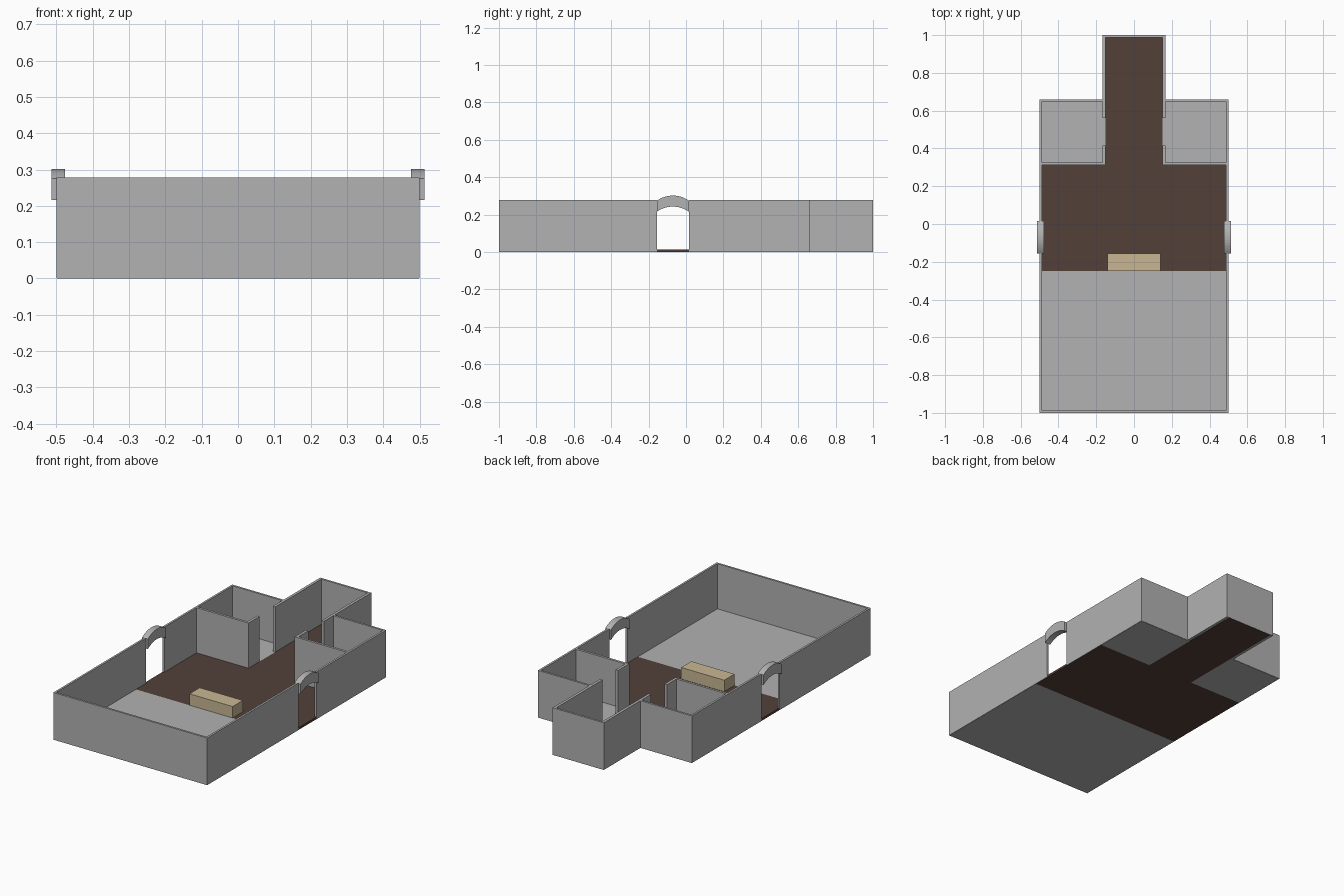
import bpy, bmesh, math
from mathutils import Vector

cube = bpy.data.objects.get("Cube")
if cube:
    bpy.data.objects.remove(cube, do_unlink=True)


def material(name, r, g, b):
    m = bpy.data.materials.new(name)
    m.use_nodes = True
    m.diffuse_color = (r, g, b, 1)
    m.node_tree.nodes["Principled BSDF"].inputs["Base Color"].default_value = (r, g, b, 1)
    return m


STONE = material("grey stone", 0.445, 0.445, 0.445)
BROWN = material("dark brown floor", 0.084, 0.051, 0.04)
WOOD = material("pale wood", 0.58, 0.47, 0.29)


def prism(name, points, push, mat):
    """Extrude a flat outline along a vector into a solid."""
    bm = bmesh.new()
    face = bm.faces.new([bm.verts.new(p) for p in points])
    new = bmesh.ops.extrude_face_region(bm, geom=[face])["geom"]
    bmesh.ops.translate(bm, vec=Vector(push),
                        verts=[v for v in new if isinstance(v, bmesh.types.BMVert)])
    bmesh.ops.recalc_face_normals(bm, faces=bm.faces)
    mesh = bpy.data.meshes.new(name)
    bm.to_mesh(mesh)
    bm.free()
    mesh.materials.append(mat)
    ob = bpy.data.objects.new(name, mesh)
    bpy.context.collection.objects.link(ob)
    return ob


def box(name, x0, x1, y0, y1, z0, z1, mat):
    return prism(name, [(x0, y0, z0), (x1, y0, z0), (x1, y1, z0), (x0, y1, z0)],
                 (0, 0, z1 - z0), mat)


H = 0.278                    # wall height
FLOOR = 0.013                # floor thickness
W, T = 0.5, 0.012            # half width of the hall, outer wall thickness
BACK = 0.66                  # back of the side rooms
IN, OUT = 0.15, 0.166        # faces of the corridor walls
CROSS = 0.312                # front face of the cross walls
DOOR0, DOOR1 = -0.155, 0.015
EDGE = 0.002                 # floors stop just inside the outer wall faces
STEP = -0.25                 # where the brown floor begins


def wall(name, x0, x1, y0, y1):
    return box(name, x0, x1, y0, y1, 0.001, H, STONE)


# Floors: T-shaped brown floor, grey hall floor
w = W - EDGE
half = [(w, STEP), (w, CROSS), (IN, CROSS), (IN, 1 - EDGE)]
outline = half + [(-x, y) for x, y in reversed(half)]
prism("brown_floor", [(x, y, 0) for x, y in outline], (0, 0, FLOOR), BROWN)
box("hall_floor", -w, w, -1 + EDGE, STEP, 0, FLOOR, STONE)

# End walls
wall("front_wall", -W + T, W - T, -1, -1 + T)
wall("corridor_end_wall", -IN, IN, 1 - T, 1)

# Parts repeated on both sides
for side, s in (("left", 1), ("right", -1)):
    def pair(name, a, b, y0, y1):
        lo, hi = sorted((a * s, b * s))
        wall(side + "_" + name, lo, hi, y0, y1)

    lo, hi = sorted((IN * s, w * s))
    box(side + "_room_floor", lo, hi, CROSS, BACK - EDGE, 0, FLOOR, STONE)
    pair("hall_wall", W - T, W, -1, DOOR0)
    pair("rear_side_wall", W - T, W, DOOR1, BACK)
    pair("room_back_wall", OUT, W - T, BACK - T, BACK)
    pair("room_cross_wall", OUT, W - T, CROSS, CROSS + 0.014)
    pair("corridor_wall", IN, OUT, 0.56, 1)
    pair("corridor_stub_wall", IN, OUT, CROSS, 0.415)

    # Curved band over the side doorway
    n, rise = 12, 0.027
    chord = DOOR1 - DOOR0
    radius = (chord ** 2 / 4 + rise ** 2) / (2 * rise)
    reach = math.asin(chord / 2 / radius)
    mid = (DOOR0 + DOOR1) / 2
    arc = []
    for i in range(n + 1):
        a = reach * (2 * i / n - 1)
        arc.append((mid + radius * math.sin(a), radius * (math.cos(a) - 1)))
    band = [(y, 0.302 + z) for y, z in arc] + [(y, 0.243 + z) for y, z in reversed(arc)]
    prism(side + "_door_arch", [(0.477 * s, y, z) for y, z in band],
          (0.037 * s, 0, 0), STONE)

# Long table at the edge of the brown floor
box("altar_table", -0.14, 0.14, STEP, -0.155, FLOOR, 0.08, WOOD)
